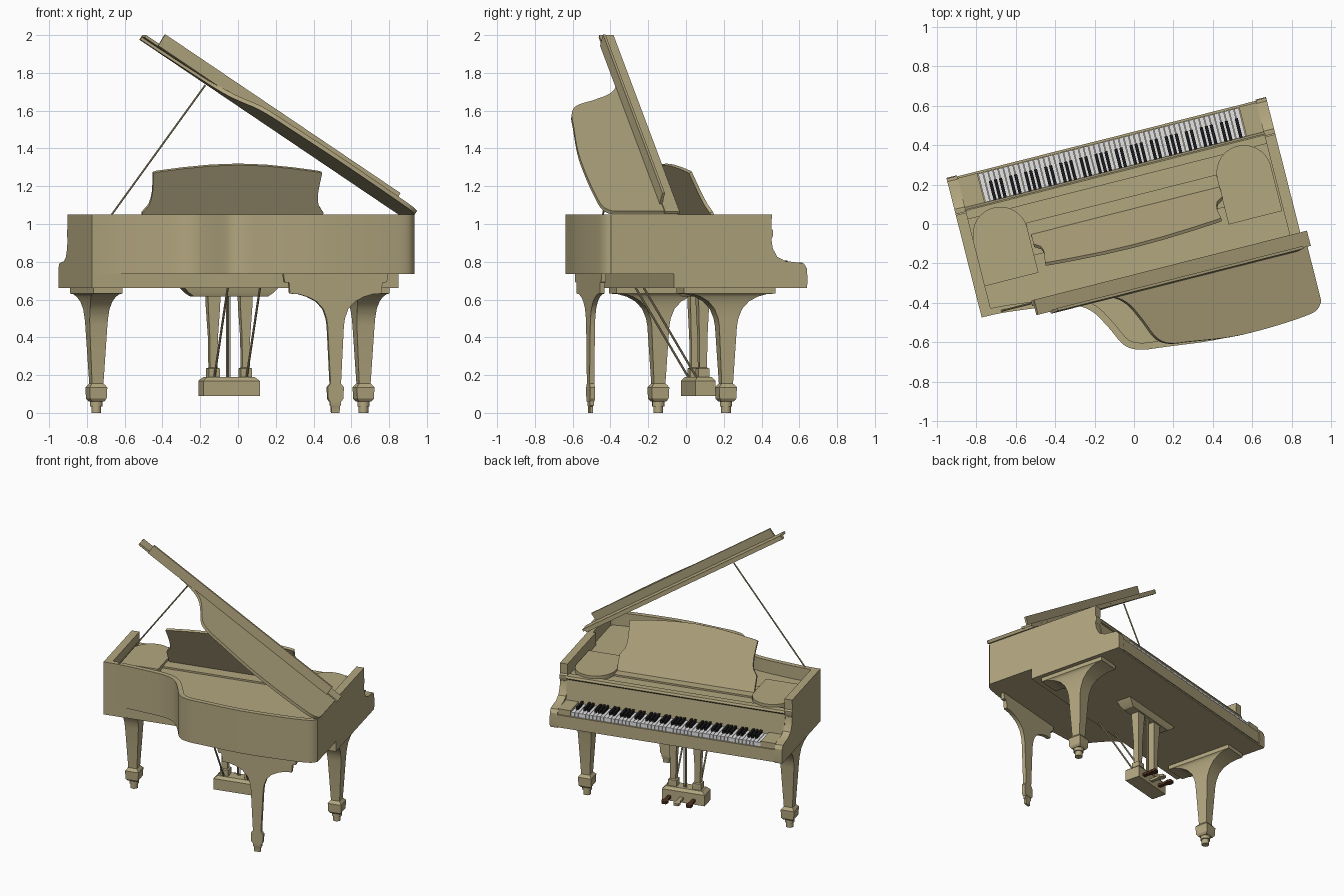
import bpy, bmesh, math
from mathutils import Matrix, Vector

cube = bpy.data.objects.get("Cube")
if cube:
    bpy.data.objects.remove(cube, do_unlink=True)

SPIN = Matrix.Rotation(math.radians(14.2), 4, 'Z')
L, R = -0.865, 0.807            # case sides
BACK, FRONT = -0.27, 0.456      # keybed rear and front edges
TOP, DECK, BELLY, BED = 1.05, 0.955, 0.735, 0.66


def material(name, color):
    m = bpy.data.materials.new(name)
    m.use_nodes = True
    m.diffuse_color = (*color, 1)
    m.node_tree.nodes["Principled BSDF"].inputs["Base Color"].default_value = (*color, 1)
    return m


WOOD = material("tan wood", (0.45, 0.385, 0.215))
IVORY = material("ivory white", (0.78, 0.78, 0.80))
EBONY = material("ebony black", (0.01, 0.01, 0.01))
PEDAL = material("dark brown", (0.08, 0.03, 0.015))
parts = []


def finish(name, bm, mat, matrix=Matrix()):
    bmesh.ops.recalc_face_normals(bm, faces=bm.faces)
    bm.transform(SPIN @ matrix)
    mesh = bpy.data.meshes.new(name)
    bm.to_mesh(mesh)
    bm.free()
    mesh.materials.append(mat)
    ob = bpy.data.objects.new(name, mesh)
    bpy.context.collection.objects.link(ob)
    parts.append(ob)
    return ob


def skin(bm, rings):
    """Join equal rings of points into a capped solid."""
    rows = [[bm.verts.new(p) for p in ring] for ring in rings]
    n = len(rows[0])
    for a, b in zip(rows, rows[1:]):
        for i in range(n):
            bm.faces.new((a[i], a[(i + 1) % n], b[(i + 1) % n], b[i]))
    bm.faces.new(rows[0][::-1])
    bm.faces.new(rows[-1])


def prism(name, pts, lo, hi, axis='z', mat=WOOD, matrix=Matrix()):
    place = {'z': lambda a, b, t: (a, b, t), 'x': lambda a, b, t: (t, a, b),
             'y': lambda a, b, t: (a, t, b)}[axis]
    bm = bmesh.new()
    skin(bm, [[place(a, b, t) for a, b in pts] for t in (lo, hi)])
    return finish(name, bm, mat, matrix)


def add_box(bm, x0, x1, y0, y1, z0, z1):
    skin(bm, [[(x0, y0, z), (x1, y0, z), (x1, y1, z), (x0, y1, z)] for z in (z0, z1)])


def box(name, *size, matrix=Matrix()):
    bm = bmesh.new()
    add_box(bm, *size)
    return finish(name, bm, WOOD, matrix)


def loft(name, x, y, sections):
    """Stack of rectangles given as height, half width, half depth."""
    bm = bmesh.new()
    skin(bm, [[(x - a, y - b, z), (x + a, y - b, z), (x + a, y + b, z), (x - a, y + b, z)]
              for z, a, b in sections])
    return finish(name, bm, WOOD)


def rod(name, p, q, r, sides=10):
    p, q = Vector(p), Vector(q)
    bm = bmesh.new()
    bmesh.ops.create_cone(bm, cap_ends=True, segments=sides, radius1=r, radius2=r, depth=(q - p).length)
    m = Matrix.Translation((p + q) / 2) @ (q - p).to_track_quat('Z', 'Y').to_matrix().to_4x4()
    return finish(name, bm, WOOD, m)


def smooth_path(pts, steps=5):
    """Catmull-Rom curve through the points."""
    p = [Vector(q) for q in [pts[0]] + pts + [pts[-1]]]
    out = []
    for a, b, c, d in zip(p, p[1:], p[2:], p[3:]):
        for i in range(steps):
            t = i / steps
            out.append(0.5 * (2 * b + (c - a) * t + (2 * a - 5 * b + 4 * c - d) * t * t
                              + (3 * b - a - 3 * c + d) * t ** 3))
    return out + [p[-1]]


# Case: curved rim, deck inside it
bentside = smooth_path([(L, BACK), (-.75, -.274), (-.566, -.295), (-.4, -.325), (-.315, -.378),
                        (-.255, -.475), (-.2, -.582), (-.125, -.626), (0, -.643), (.24, -.67),
                        (.45, -.673), (.66, -.663), (.765, -.648), (R, -.615)])
outer = bentside + [Vector((R, BACK))]
inner = []
for i, p in enumerate(outer):
    d = (outer[min(i + 1, len(outer) - 1)] - outer[max(i - 1, 0)]).normalized()
    inner.append(p + Vector((-d.y, d.x)) * 0.035)
inner[0].x, inner[-1].y = L + 0.02, BACK
prism("case_rim", outer + inner[::-1], BELLY, TOP)
prism("deck", inner + [Vector((R - .04, .25)), Vector((L + .04, .25))], BELLY, DECK)
box("keybed", L + .002, R - .002, BACK, FRONT - .008, BED, BELLY)

# Side arms with scrolled fronts, and the blocks beside the keys
arm = [(BACK, BED), (FRONT, BED), (.46, .70), (FRONT, .765), (.44, .79), (.40, .797), (.34, .803),
       (.295, .825), (.27, .87), (.262, .92), (.272, .94), (.272, .965), (.262, .975), (.265, TOP), (BACK, TOP)]
for side, a, b, key_end in (("right", L, L + .055, -.707), ("left", R - .055, R, .662)):
    prism(side + "_arm", arm, a, b, 'x')
    lo, hi = sorted((key_end, b if side == "right" else a))
    box(side + "_key_block", lo, hi, .27, .445, BELLY, .797)

# Keyboard surround
box("key_slip", L + .05, R - .05, .442, FRONT - .002, BED + .01, .755)
prism("fallboard", [(.24, BELLY), (.292, BELLY), (.292, .80), (.262, .93), (.262, DECK), (.24, DECK)],
      L + .05, R - .05, 'x')
prism("fallboard_lip", [(.23, .94), (.275, .94), (.282, .95), (.275, .965), (.23, .965)],
      L + .05, R - .05, 'x')

# Keys: low notes start at the player's left
whites, blacks = bmesh.new(), bmesh.new()
pitch = (.66 + .705) / 52
for i in range(52):
    u = .66 - i * pitch
    add_box(whites, u - pitch + .0015, u - .0015, .285, .441, .74, .785)
    if i < 51 and i % 7 in (0, 2, 3, 5, 6):
        add_box(blacks, u - pitch - .008, u - pitch + .008, .288, .392, .77, .806)
finish("white_keys", whites, IVORY)
finish("black_keys", blacks, EBONY)

# Rounded side shelves and music shelf on the deck
for side, u in (("right", -.67), ("left", .605)):
    arc = [(u + .14 * math.cos(math.pi * k / 20), .115 + .14 * math.sin(math.pi * k / 20)) for k in range(21)]
    prism(side + "_side_shelf", arc + [(u - .14, -.12), (u + .14, -.12)], DECK - .01, DECK + .03)
box("music_shelf", -.53, .465, -.03, .14, DECK - .01, DECK + .012)

# Music desk leaning back
half = [(.494, 0), (.494, .13), (.48, .15), (.462, .175), (.455, .21), (.452, .25), (.455, .3), (.461, .365),
        (.44, .372), (.3, .392), (.15, .408)]
desk = half + [(0, .414)] + [(-u, t) for u, t in half[::-1]]
prism("music_desk", desk, -.018, 0, 'y',
      matrix=Matrix.Translation((-.025, .085, .95)) @ Matrix.Rotation(math.radians(26.6), 4, 'X'))

# Raised lid with a front board and a flap standing behind it
hinge = .813
raised = Matrix.Translation((hinge, 0, TOP)) @ Matrix.Rotation(math.radians(33.2), 4, 'Y')
lid = [((p.x - hinge) * 1.008, p.y - .006) for p in bentside]
prism("lid", lid + [(0, -.6), (0, -.25), (lid[0][0], -.25)], 0, .022, matrix=raised)
box("lid_front_board", -1.69, .015, -.327, -.248, .015, .03, matrix=raised)
prism("lid_flap", [(-.338, .018), (-.324, .018), (-.318, .089), (-.332, .09)], -1.605, -.07, 'x', matrix=raised)
rod("lid_prop", (-.767, -.262, DECK + .08), (-.245, -.262, 1.735), .005)

# Legs: square tapered fronts, flat tail leg with wide brackets
foot = [(.06, .034), (.075, .045), (.135, .048), (.15, .036), (.155, .031), (.46, .048)]
for side, u in (("right", -.763), ("left", .696)):
    flare = [(.50, .05, .055), (.55, .053, .075), (.59, .06, .11), (.615, .068, .155),
             (.628, .075, .2), (.632, .08, .25), (BED, .08, .25)]
    loft(side + "_front_leg", u, .042, [(z, a, a) for z, a in foot] + flare)
    rod(side + "_front_caster", (u, .042, 0), (u, .042, .04), .026, 14)
    rod(side + "_front_caster_neck", (u, .042, .035), (u, .042, .065), .033, 14)
flare = [(.50, .05), (.55, .068), (.59, .105), (.615, .155), (.628, .2), (.632, .25), (.69, .255),
         (.692, .28), (BELLY, .285)]
loft("tail_leg", .375, -.616, [(z, a * .92, .013) for z, a in foot] + [(z, a, .013) for z, a in flare])
loft("tail_caster", .375, -.616, [(0, .022, .008), (.035, .024, .008), (.04, .03, .01), (.062, .03, .01)])

# Pedal lyre: box, posts, top plate, rods and braces
lu, lv = -.03, .075
loft("pedal_box", lu, lv, [(.09, .154, .055), (.17, .154, .055), (.19, .13, .04)])
loft("lyre_top_plate", lu, lv, [(.615, .2, .04), (.635, .23, .05), (BED, .255, .055)])
for side, s in (("right", -1), ("left", 1)):
    u = lu + s * .088
    loft(side + "_lyre_post", u, lv, [(.185, .03, .03), (.235, .03, .03), (.24, .02, .02), (.4, .022, .022),
                                      (.56, .032, .028), (.62, .034, .03)])
    rod(side + "_lyre_brace", (u, lv - .03, .185), (u, -.25, BED + .01), .006)
for k in (-1, 0, 1):
    u = lu + .012 + k * .088
    rod("pedal_rod", (lu + k * .009, lv + .015, .185), (lu + k * .009, lv + .015, BED), .0035)
    tongue = [(-.012, 0), (.012, 0), (.014, .06), (.024, .09), (.016, .115), (-.016, .115), (-.024, .09), (-.014, .06)]
    prism("pedal", [(u + a, lv + .05 + b) for a, b in tongue], .113, .13, mat=PEDAL if k else WOOD)

# Smooth the curved faces, keep the edges sharp
bpy.ops.object.select_all(action='DESELECT')
for ob in parts:
    ob.select_set(True)
bpy.context.view_layer.objects.active = parts[0]
bpy.ops.object.shade_smooth_by_angle(angle=math.radians(28))
